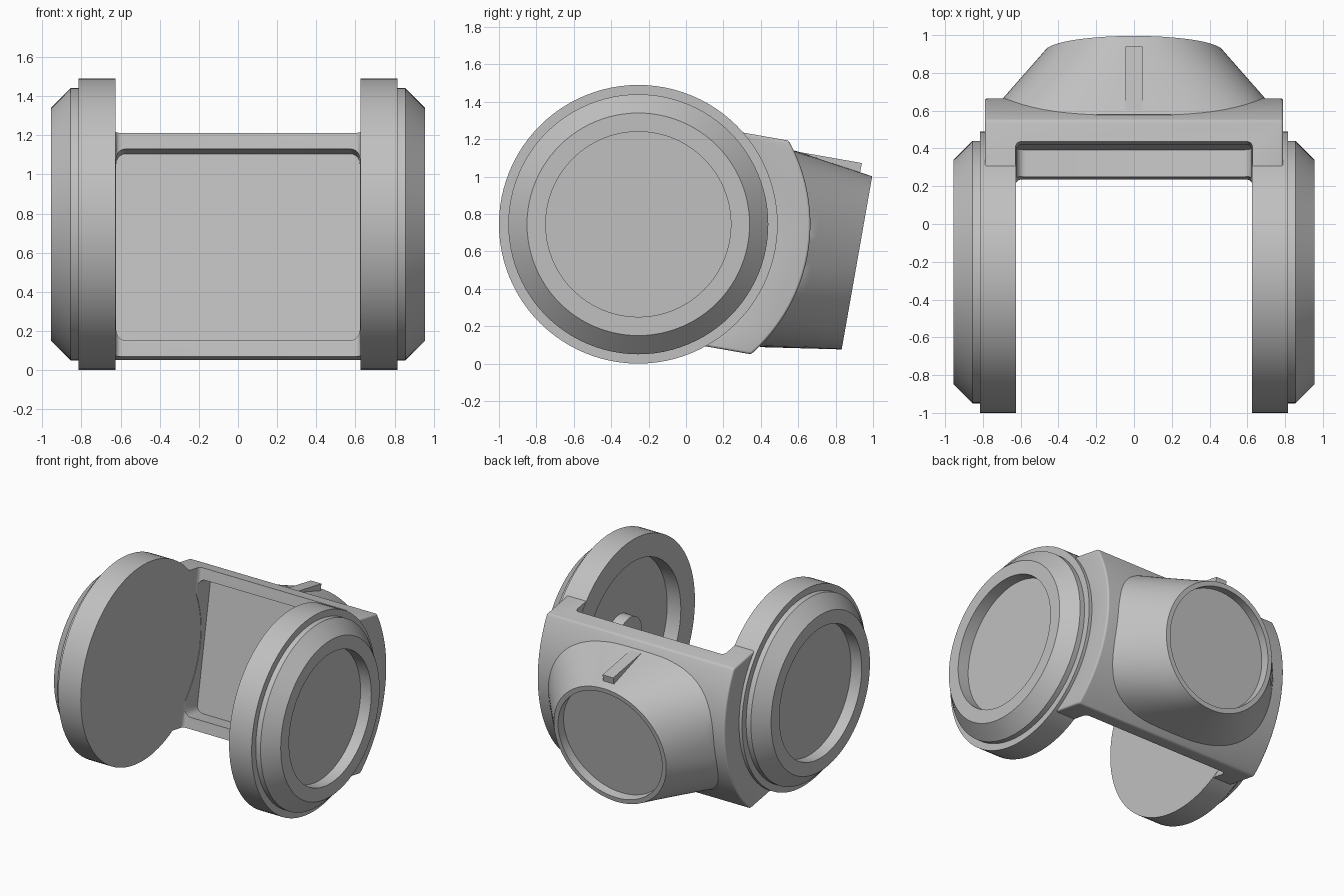
import bpy, bmesh
from math import sin, cos, pi, radians, copysign, asin, sqrt

if "Cube" in bpy.data.objects:
    bpy.data.objects.remove(bpy.data.objects["Cube"])

HUB = (0, -0.255, 0.745)      # wheel axle position
TILT = (radians(-10), 0, 0)   # lean of the housing
SIDES = 96

grey = bpy.data.materials.new("plain_grey")
grey.use_nodes = True
colour = (0.53, 0.53, 0.53, 1)
grey.diffuse_color = colour
grey.node_tree.nodes["Principled BSDF"].inputs["Base Color"].default_value = colour


def add_object(name, bm, tilt=TILT):
    bmesh.ops.recalc_face_normals(bm, faces=bm.faces)
    mesh = bpy.data.meshes.new(name)
    bm.to_mesh(mesh)
    bm.free()
    mesh.materials.append(grey)
    obj = bpy.data.objects.new(name, mesh)
    obj.location = HUB
    obj.rotation_euler = tilt
    bpy.context.collection.objects.link(obj)
    return obj


def finish(obj):
    """Apply modifiers and smooth the rounded faces."""
    bpy.ops.object.select_all(action='DESELECT')
    obj.select_set(True)
    bpy.context.view_layer.objects.active = obj
    if obj.modifiers:
        bpy.ops.object.convert(target='MESH')
    bpy.ops.object.shade_smooth_by_angle(angle=radians(30))


def loft(name, rings, tilt=TILT):
    """Skin a row of equal rings and cap both ends."""
    bm = bmesh.new()
    loops = [[bm.verts.new(p) for p in ring] for ring in rings]
    for a, b in zip(loops, loops[1:]):
        for i in range(len(a)):
            j = (i + 1) % len(a)
            bm.faces.new((a[i], a[j], b[j], b[i]))
    bm.faces.new(loops[0])
    bm.faces.new(loops[-1])
    obj = add_object(name, bm, tilt)
    finish(obj)
    return obj


def box(name, lo, hi, axis=0, radius=0):
    """Box between two corners, with edges along one axis rounded."""
    bm = bmesh.new()
    bmesh.ops.create_cube(bm, size=1)
    for v in bm.verts:
        v.co = [lo[k] if v.co[k] < 0 else hi[k] for k in range(3)]
    if radius:
        edges = [e for e in bm.edges
                 if abs((e.verts[0].co - e.verts[1].co).normalized()[axis]) > 0.9]
        bmesh.ops.bevel(bm, geom=edges, offset=radius, segments=5,
                        profile=0.5, affect='EDGES')
    return add_object(name, bm)


ANGLES = [2 * pi * i / SIDES for i in range(SIDES)]


# Wheels: lathed profiles of (x, radius); only one has a hollow inner face
def wheel(name, side, inner):
    outer = [(0.625, 0.745), (0.815, 0.745), (0.815, 0.695), (0.855, 0.695),
             (0.955, 0.595), (0.955, 0.495), (0.865, 0.495)]
    loft(name, [[(side * x, r * cos(a), r * sin(a)) for a in ANGLES]
                for x, r in inner + outer], (0, 0, 0))


wheel("right_wheel", -1, [])
wheel("left_wheel", 1, [(0.65, 0.145), (0.74, 0.145), (0.74, 0.575), (0.625, 0.575)])

# Housing: curved back concentric with the wheels, arms reaching into them
HALF = 0.58


def arc(radius, steps=32):
    top = asin(HALF / radius)
    return [(radius * cos(t), radius * sin(t))
            for t in (top * (1 - 2 * i / steps) for i in range(steps + 1))]


outline = arc(0.92) + arc(0.7)[::-1]
bm = bmesh.new()
face = bm.faces.new([bm.verts.new((-0.79, u, n)) for u, n in outline])
moved = bmesh.ops.extrude_face_region(bm, geom=[face])["geom"]
bmesh.ops.translate(bm, vec=(1.58, 0, 0),
                    verts=[g for g in moved if isinstance(g, bmesh.types.BMVert)])
housing = add_object("housing", bm)
bevel = housing.modifiers.new("rounding", 'BEVEL')
bevel.width = 0.05
bevel.segments = 5
bevel.limit_method = 'ANGLE'
bevel.angle_limit = radians(35)

# Gap between the arms, and the recess in the front of the crossbar
cutters = [box("gap_cutter", (-0.627, -0.5, -0.9), (0.627, 0.6, 0.9), 2, 0.03),
           box("recess_cutter", (-0.622, 0.3, -0.497), (0.622, 0.745, 0.497), 1, 0.05)]
for cutter in cutters:
    cutter.hide_render = True
    cut = housing.modifiers.new("cut", 'BOOLEAN')
    cut.operation = 'DIFFERENCE'
    cut.solver = 'EXACT'
    cut.object = cutter
finish(housing)
for cutter in cutters:
    bpy.data.objects.remove(cutter)


# Snout: round mouth widening to a soft rectangle where it meets the housing
def snout_ring(u):
    t = (1.187 - u) / 0.434
    ring = []
    for a in ANGLES:
        c, s = cos(a), sin(a)
        x = (1 - t) * 0.47 * c + t * 0.84 * copysign(abs(c) ** 0.77, c)
        n = (1 - t) * 0.47 * s + t * 0.534 * copysign(abs(s) ** 0.77, s)
        ring.append((max(-0.72, min(0.72, x)), u, n))
    return ring


def mouth_ring(u, r):
    return [(r * cos(a), u, r * sin(a)) for a in ANGLES]


loft("snout", [snout_ring(u) for u in (0.753, 0.8, 0.85, 0.9, 0.95, 1.03, 1.11, 1.187)]
     + [mouth_ring(1.187, 0.435), mouth_ring(1.12, 0.435)])

# Small sight block on top of the snout
finish(box("sight_block", (-0.045, 0.76, 0.44), (0.045, 1.12, 0.53)))
